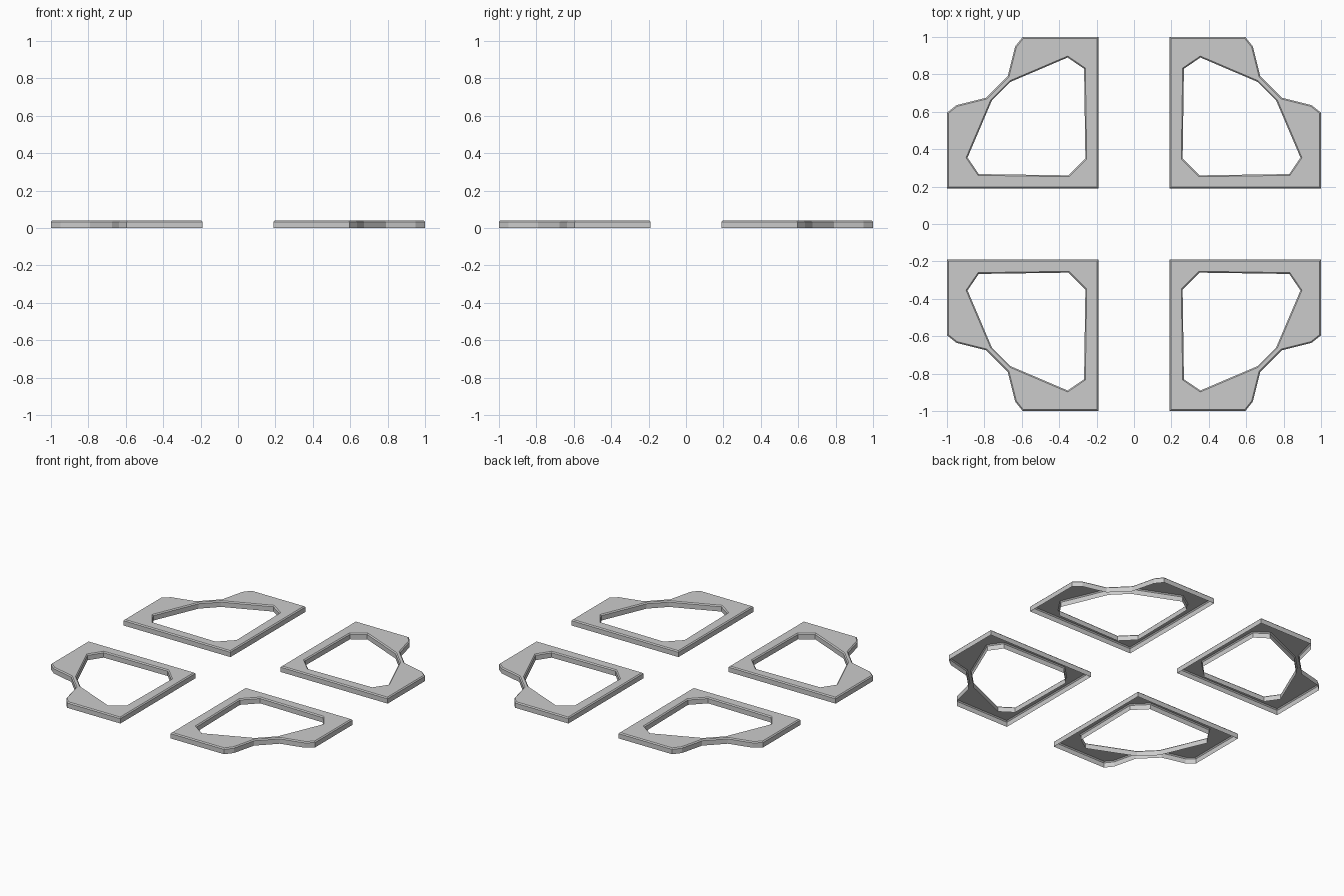
import bpy
import bmesh
from mathutils import Vector

cube = bpy.data.objects.get("Cube")
if cube:
    bpy.data.objects.remove(cube, do_unlink=True)

grey = bpy.data.materials.new("light grey")
grey.use_nodes = True
grey.diffuse_color = (0.6, 0.6, 0.6, 1)
grey.node_tree.nodes["Principled BSDF"].inputs["Base Color"].default_value = (0.6, 0.6, 0.6, 1)

HEIGHT = 0.04
CHAMFER = 0.007

# Outline and opening of one corner frame, both counter-clockwise
outer = [(0.19, 0.19), (1, 0.19), (1, 0.595), (0.95, 0.635), (0.79, 0.675),
         (0.675, 0.79), (0.635, 0.95), (0.595, 1), (0.19, 1)]
inner = [(0.26, 0.35), (0.35, 0.26), (0.83, 0.267), (0.89, 0.355),
         (0.76, 0.66), (0.66, 0.76), (0.355, 0.89), (0.267, 0.83)]


def offset(points, d):
    """Move every side of a counter-clockwise loop inward by d."""
    result = []
    for i, p in enumerate(points):
        p = Vector(p)
        a = (p - Vector(points[i - 1])).normalized()
        b = (Vector(points[(i + 1) % len(points)]) - p).normalized()
        na, nb = Vector((-a.y, a.x)), Vector((-b.y, b.x))
        result.append(p + (na + nb) * d / (1 + na.dot(nb)))
    return result


def wall(bm, points, inset, sx, sy):
    """Upright wall with a chamfered top; returns its top edges."""
    rings = []
    for loop, z in ((points, 0), (points, HEIGHT - CHAMFER), (offset(points, inset), HEIGHT)):
        rings.append([bm.verts.new((x * sx, y * sy, z)) for x, y in loop])
    n = len(points)
    for low, high in zip(rings, rings[1:]):
        for i in range(n):
            j = (i + 1) % n
            bm.faces.new((low[i], low[j], high[j], high[i]))
    top = rings[-1]
    return [bm.edges.get((top[i], top[(i + 1) % n])) for i in range(n)]


def corner_frame(name, sx, sy):
    """Thin frame, open underneath, mirrored into its quadrant."""
    bm = bmesh.new()
    edges = wall(bm, outer, CHAMFER, sx, sy) + wall(bm, inner, -CHAMFER, sx, sy)
    bmesh.ops.triangle_fill(bm, use_beauty=True, use_dissolve=False, edges=edges)
    bmesh.ops.recalc_face_normals(bm, faces=bm.faces)
    # Top faces must point up
    if sum(f.normal.z * f.calc_area() for f in bm.faces) < 0:
        bmesh.ops.reverse_faces(bm, faces=bm.faces)
    mesh = bpy.data.meshes.new(name)
    bm.to_mesh(mesh)
    bm.free()
    mesh.materials.append(grey)
    bpy.context.collection.objects.link(bpy.data.objects.new(name, mesh))


for depth, sy in (("front", -1), ("back", 1)):
    for side, sx in (("left", 1), ("right", -1)):
        corner_frame(f"{depth}_{side}_frame", sx, sy)
